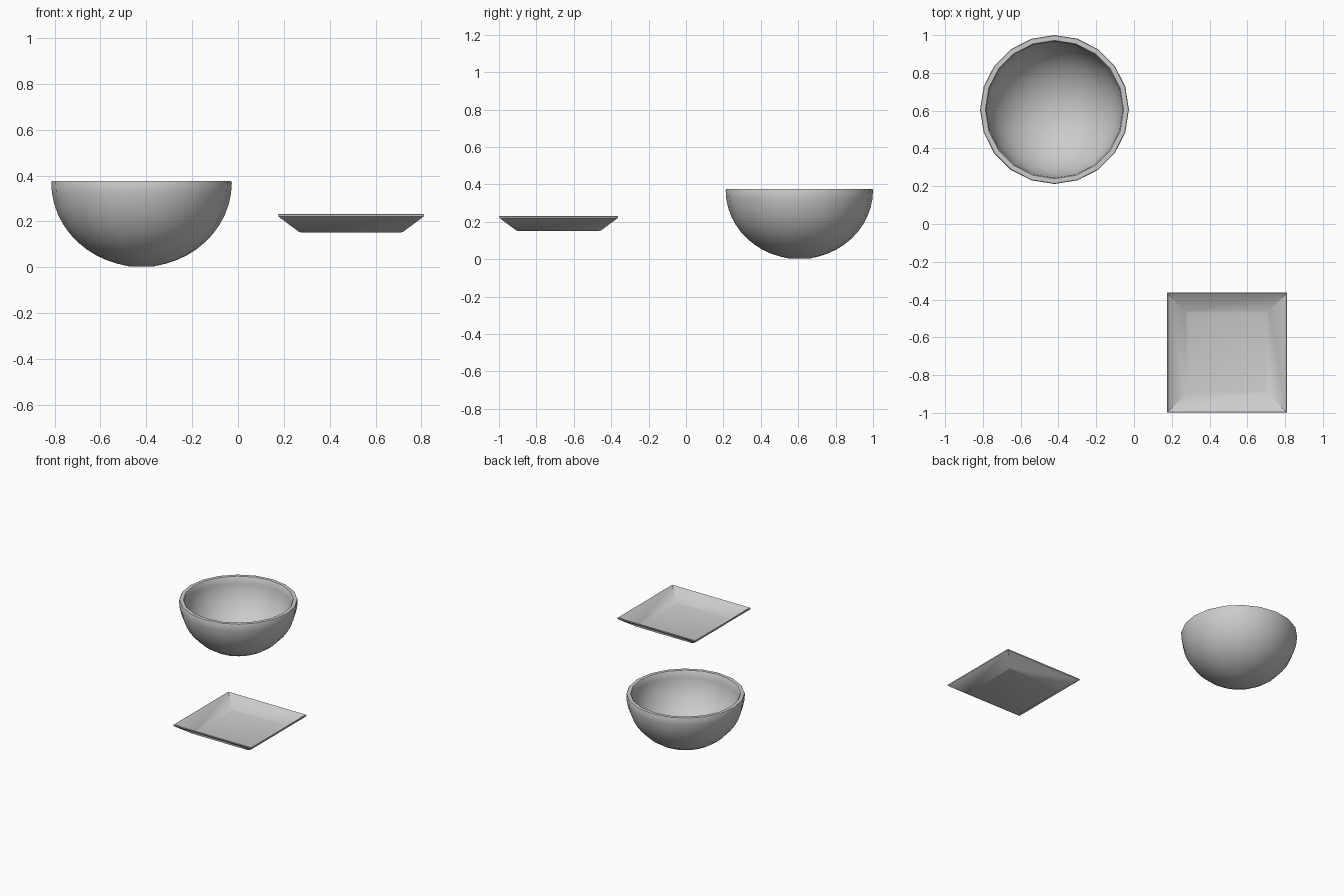
import bpy, bmesh, math

if "Cube" in bpy.data.objects:
    bpy.data.objects.remove(bpy.data.objects["Cube"])


def new_object(name, bm, location, angle):
    bmesh.ops.recalc_face_normals(bm, faces=bm.faces)
    mesh = bpy.data.meshes.new(name)
    bm.to_mesh(mesh)
    bm.free()
    ob = bpy.data.objects.new(name, mesh)
    bpy.context.collection.objects.link(ob)
    ob.location = location
    bpy.context.view_layer.objects.active = ob
    ob.select_set(True)
    bpy.ops.object.shade_smooth_by_angle(angle=math.radians(angle))
    ob.select_set(False)
    return ob


def loft(profile, sides, phase=0.0):
    """Stack rings of (radius, z) points; the two end rings are capped."""
    bm = bmesh.new()
    rings = []
    for r, z in profile:
        rings.append([bm.verts.new((r * math.cos(phase + math.tau * i / sides),
                                    r * math.sin(phase + math.tau * i / sides), z))
                      for i in range(sides)])
    for a, b in zip(rings, rings[1:]):
        for i in range(sides):
            j = (i + 1) % sides
            bm.faces.new((a[i], a[j], b[j], b[i]))
    for ring, (r, z) in ((rings[0], profile[0]), (rings[-1], profile[-1])):
        tip = bm.verts.new((0, 0, z))
        for i in range(sides):
            bm.faces.new((tip, ring[i], ring[(i + 1) % sides]))
    return bm


# Bowl: outer and inner half-ellipses joined by a softened rim
def arc(radius, depth, top, steps=12):
    return [(radius * math.sin(math.pi / 2 * k / steps),
             top - depth * math.cos(math.pi / 2 * k / steps))
            for k in range(1, steps + 1)]


outer = arc(0.394, 0.368, 0.370)
outer[0] = (outer[0][0], 0.003)
inner = arc(0.361, 0.337, 0.370)
rim = [(0.391, 0.376), (0.366, 0.376)]
new_object("bowl", loft(outer + rim + inner[::-1], 20), (-0.421, 0.606, 0), 40)

# Square plate: half widths become corner radii
plate = [(0.218, 0.152), (0.228, 0.155), (0.317, 0.221), (0.318, 0.229),
         (0.314, 0.232), (0.222, 0.168), (0.208, 0.164)]
profile = [(w * math.sqrt(2), z) for w, z in plate]
new_object("square_plate", loft(profile, 4, math.pi / 4), (0.493, -0.681, 0), 30)
